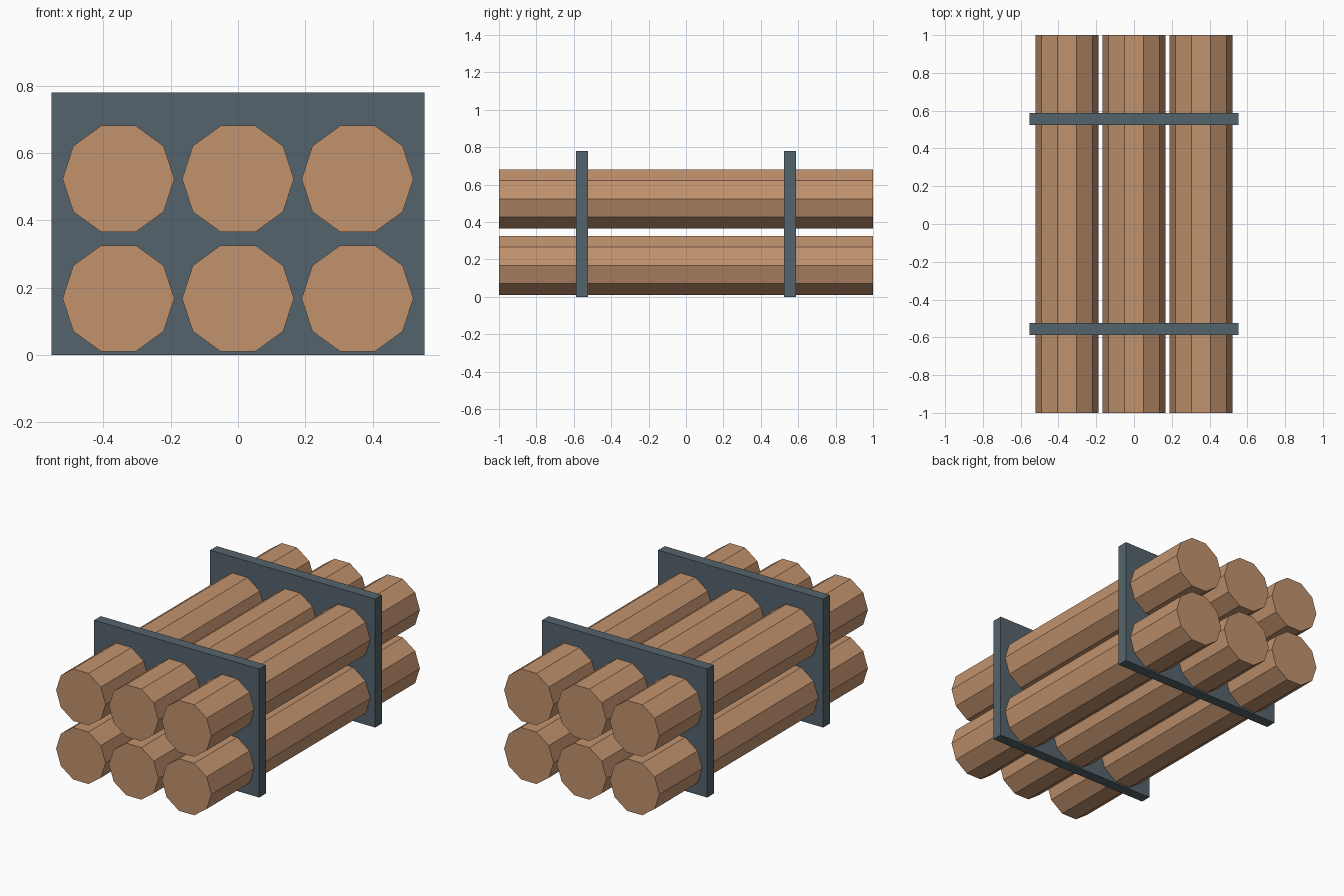
import bpy
from math import pi

cube = bpy.data.objects.get("Cube")
if cube:
    bpy.data.objects.remove(cube, do_unlink=True)


def material(name, rgb):
    mat = bpy.data.materials.new(name)
    mat.use_nodes = True
    color = (*rgb, 1)
    mat.diffuse_color = color
    mat.node_tree.nodes["Principled BSDF"].inputs["Base Color"].default_value = color
    return mat


def finish(name, mat):
    obj = bpy.context.object
    obj.name = name
    obj.data.materials.append(mat)
    bpy.ops.object.transform_apply(location=False, rotation=True, scale=True)


wood = material("light brown wood", (0.54, 0.29, 0.155))
steel = material("slate grey metal", (0.09, 0.127, 0.15))

# Six ten-sided logs, stacked three wide and two high
SPACING = 0.355
RADIUS = 0.166
for row, level in enumerate(("lower", "upper")):
    for col, side in ((-1, "right"), (0, "middle"), (1, "left")):
        # Corners of the cross-section point sideways, flats face up and down
        bpy.ops.mesh.primitive_cylinder_add(
            vertices=10, radius=RADIUS, depth=2,
            location=(col * SPACING, 0, 0.168 + row * SPACING),
            rotation=(pi / 2, pi / 2, 0))
        finish(f"{level}_{side}_log", wood)

# Two upright plates holding the stack together
for side, name in ((-1, "front_plate"), (1, "back_plate")):
    bpy.ops.mesh.primitive_cube_add(size=1, location=(0, side * 0.556, 0.39))
    bpy.context.object.scale = (1.108, 0.064, 0.78)
    finish(name, steel)
